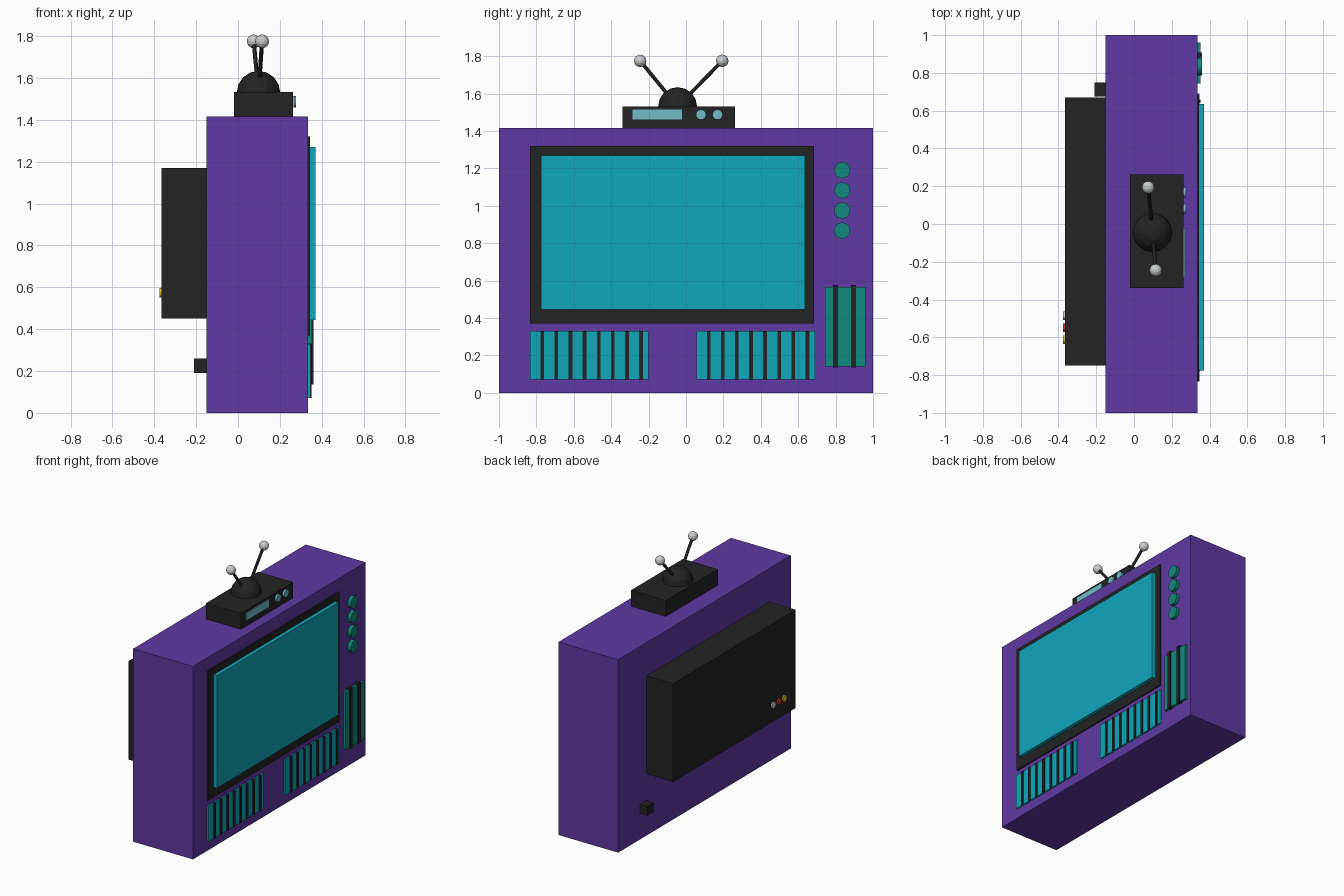
import bpy
from mathutils import Vector

if "Cube" in bpy.data.objects:
    bpy.data.objects.remove(bpy.data.objects["Cube"])


def material(name, rgb):
    m = bpy.data.materials.new(name)
    m.diffuse_color = (*rgb, 1)
    m.use_nodes = True
    m.node_tree.nodes["Principled BSDF"].inputs["Base Color"].default_value = m.diffuse_color
    return m


PURPLE = material("purple", (0.112, 0.041, 0.366))
CYAN = material("cyan", (0.005, 0.387, 0.497))
GREEN = material("green", (0.005, 0.254, 0.205))
BLACK = material("black", (0.017, 0.017, 0.017))
PALE = material("pale_blue", (0.17, 0.51, 0.58))
SILVER = material("silver", (0.58, 0.62, 0.62))
RED = material("red", (0.7, 0.04, 0.03))
YELLOW = material("yellow", (0.7, 0.55, 0.03))


def finish(name, mat):
    ob = bpy.context.object
    ob.name = name
    ob.data.materials.append(mat)
    return ob


def box(name, x, y, z, mat):
    """Box from (min, max) ranges."""
    bpy.ops.mesh.primitive_cube_add(size=1, location=[(a + b) / 2 for a, b in (x, y, z)])
    ob = finish(name, mat)
    ob.scale = [b - a for a, b in (x, y, z)]
    return ob


def rod(name, start, end, radius, mat, sides=24):
    """Cylinder between two points."""
    a, b = Vector(start), Vector(end)
    bpy.ops.mesh.primitive_cylinder_add(vertices=sides, radius=radius, depth=(b - a).length,
                                        location=(a + b) / 2,
                                        rotation=(b - a).to_track_quat('Z', 'Y').to_euler())
    ob = finish(name, mat)
    bpy.ops.object.shade_smooth_by_angle()
    return ob


def ball(name, centre, radius, mat, seg=16, rings=8):
    bpy.ops.mesh.primitive_uv_sphere_add(segments=seg, ring_count=rings, radius=radius, location=centre)
    return finish(name, mat)


FACE = 0.335   # x of the screen-side panel
TOP = 1.415    # top of the cabinet

# Cabinet and rear housing
box("cabinet", (-0.15, FACE), (-1, 1), (0, TOP), PURPLE)
box("rear_housing", (-0.365, -0.15), (-0.75, 0.67), (0.45, 1.17), BLACK)
box("power_socket", (-0.21, -0.15), (0.675, 0.75), (0.19, 0.26), BLACK)
for name, y, mat in (("white", -0.485, SILVER), ("red", -0.55, RED), ("yellow", -0.612, YELLOW)):
    rod("input_jack_" + name, (-0.36, y, 0.574), (-0.375, y, 0.574), 0.023, mat, 16)

# Screen
box("screen_frame", (FACE - 0.01, 0.344), (-0.835, 0.685), (0.37, 1.32), BLACK)
box("screen", (FACE, 0.371), (-0.775, 0.635), (0.445, 1.27), CYAN)

# Speaker grilles
for side, y0 in (("left", -0.835), ("right", 0.055)):
    box("speaker_" + side, (FACE - 0.01, 0.346), (y0, y0 + 0.635), (0.07, 0.33), CYAN)
    for i in range(8):
        y = y0 + 0.066 + i * 0.0755
        box(f"speaker_bar_{side}_{i}", (FACE, 0.352), (y - 0.01, y + 0.01), (0.071, 0.331), BLACK)

# Control knobs and side vent
for i in range(4):
    z = 1.19 - i * 0.1075
    rod(f"control_knob_{i}", (FACE - 0.01, 0.835, z), (0.36, 0.835, z), 0.043, GREEN)
box("side_vent", (FACE - 0.01, 0.353), (0.743, 0.96), (0.14, 0.565), GREEN)
for i, y in enumerate((0.799, 0.895)):
    box(f"side_vent_bar_{i}", (FACE, 0.361), (y - 0.014, y + 0.014), (0.135, 0.577), BLACK)

# Receiver box on top
box("receiver_box", (-0.02, 0.262), (-0.34, 0.262), (TOP, 1.532), BLACK)
box("receiver_display", (0.25, 0.27), (-0.285, -0.022), (1.46, 1.514), PALE)
for i, y in enumerate((0.08, 0.168)):
    rod(f"receiver_knob_{i}", (0.25, y, 1.487), (0.276, y, 1.487), 0.027, PALE)

# Antenna dome, rods and tips
BASE = (0.098, -0.045, 1.53)
ball("antenna_dome", BASE, 0.104, BLACK)
for i, tip in enumerate(((0.115, -0.245, 1.775), (0.075, 0.194, 1.775))):
    rod(f"antenna_rod_{i}", BASE, tip, 0.01, BLACK, 12)
    ball(f"antenna_tip_{i}", tip, 0.033, SILVER)
